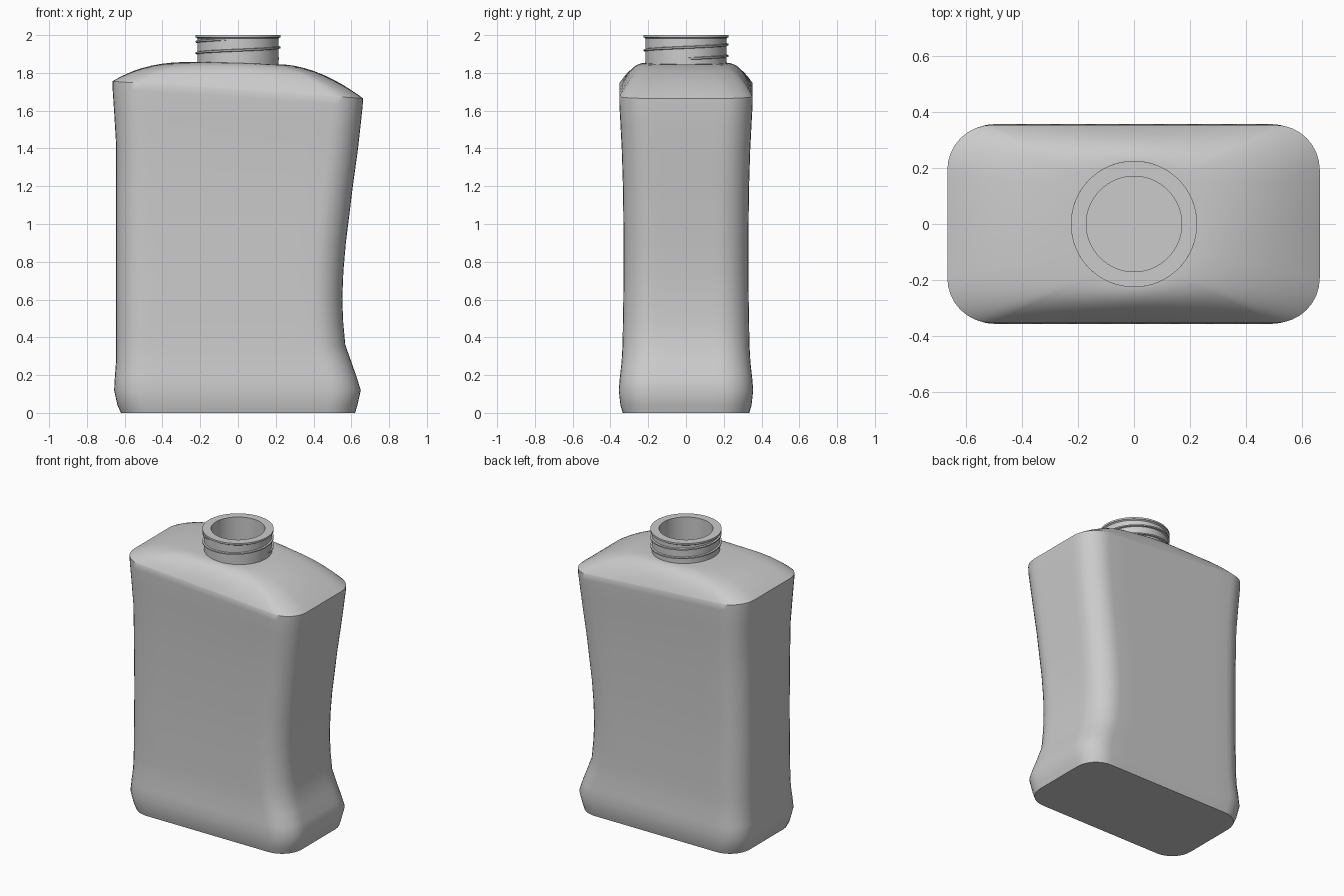
import bpy, bmesh
from math import cos, sin, pi, atan2, radians

if "Cube" in bpy.data.objects:
    bpy.data.objects.remove(bpy.data.objects["Cube"])


def loft(name, rings, cap_start=False, cap_end=False, wrap=False, angle=35):
    """Skin a list of equal-length closed rings."""
    bm = bmesh.new()
    vs = [[bm.verts.new(p) for p in r] for r in rings]
    n = len(vs[0])
    pairs = list(zip(vs, vs[1:])) + ([(vs[-1], vs[0])] if wrap else [])
    for a, b in pairs:
        for i in range(n):
            j = (i + 1) % n
            bm.faces.new((a[i], a[j], b[j], b[i]))
    if cap_start:
        bm.faces.new(vs[0][::-1])
    if cap_end:
        bm.faces.new(vs[-1])
    if cap_start or wrap:
        bmesh.ops.recalc_face_normals(bm, faces=bm.faces)
    mesh = bpy.data.meshes.new(name)
    bm.to_mesh(mesh)
    bm.free()
    ob = bpy.data.objects.new(name, mesh)
    bpy.context.collection.objects.link(ob)
    bpy.ops.object.select_all(action='DESELECT')
    bpy.context.view_layer.objects.active = ob
    ob.select_set(True)
    bpy.ops.object.shade_smooth_by_angle(angle=radians(angle))
    return ob


def rounded_rect(xl, xr, hy, r, arc=8, side=8):
    """Rounded rectangle outline with evenly divided straight sides."""
    corners = [(xr - r, hy - r, 0), (xl + r, hy - r, 90),
               (xl + r, -hy + r, 180), (xr - r, -hy + r, 270)]
    pts = []
    for k, (cx, cy, a0) in enumerate(corners):
        for i in range(arc + 1):
            a = radians(a0 + 90 * i / arc)
            pts.append((cx + r * cos(a), cy + r * sin(a)))
        nx, ny, na = corners[(k + 1) % 4]
        ex, ey = nx + r * cos(radians(na)), ny + r * sin(radians(na))
        sx, sy = pts[-1]
        for i in range(1, side):
            t = i / side
            pts.append((sx + (ex - sx) * t, sy + (ey - sy) * t))
    return pts


# Body walls: z, left x, right x, half depth, corner radius
stations = [
    (0.00, -0.620, 0.620, 0.335, 0.15),
    (0.04, -0.638, 0.632, 0.347, 0.16),
    (0.12, -0.656, 0.650, 0.356, 0.16),
    (0.19, -0.652, 0.628, 0.350, 0.16),
    (0.27, -0.646, 0.600, 0.341, 0.16),
    (0.36, -0.645, 0.568, 0.336, 0.16),
    (0.48, -0.645, 0.557, 0.334, 0.16),
    (0.60, -0.645, 0.552, 0.332, 0.16),
    (0.75, -0.645, 0.558, 0.330, 0.16),
    (0.90, -0.645, 0.571, 0.330, 0.16),
    (1.20, -0.645, 0.608, 0.334, 0.16),
    (1.40, -0.645, 0.634, 0.340, 0.16),
    (1.55, -0.655, 0.649, 0.347, 0.16),
    (1.67, -0.664, 0.660, 0.353, 0.16),
    (1.71, -0.665, 0.662, 0.353, 0.16),
]
TILT = 0.068
rings = []
for z, xl, xr, hy, r in stations:
    k = TILT * max(0, min(1, (z - 1.3) / 0.37))
    rings.append([(x, y, z - k * x) for x, y in rounded_rect(xl, xr, hy, r)])

# Domed sloping shoulder, blending the outline into the neck circle
NECK = 0.215
base = rings[-1]
for t in (0.02, 0.05, 0.1, 0.17, 0.26, 0.36, 0.47, 0.58, 0.7, 0.82, 0.92, 1.0):
    ring = []
    for x, y, z in base:
        a = atan2(y / 0.353, x / 0.664)
        cx, cy = NECK * cos(a), NECK * sin(a)
        p = 2.25 - 0.6 * x
        rise = 1 - (1 - t) ** p
        top = 1.852 - 0.03 * cx
        ring.append((x + (cx - x) * t, y + (cy - y) * t, z + (top - z) * rise))
    rings.append(ring)
loft("bottle_body", rings, cap_start=True, angle=40)

# Neck tube with a small lip and open mouth
SEG = 64
profile = [(0.215, 1.84), (0.215, 1.982), (0.219, 1.986), (0.225, 1.988),
           (0.225, 2.0), (0.17, 2.0), (0.17, 1.84)]
loft("neck", [[(r * cos(2 * pi * i / SEG), r * sin(2 * pi * i / SEG), z)
               for i in range(SEG)] for r, z in profile], wrap=True)

# Screw thread wound around the neck
thread = []
STEPS = 110
for s in range(STEPS + 1):
    a = radians(615) * s / STEPS
    z = 1.875 + 0.06 * a / (2 * pi)
    size = 0.3 + 0.7 * min(1, s / 4, (STEPS - s) / 4)
    section = [(0.210, -0.008), (0.225, -0.004), (0.225, 0.004), (0.210, 0.008)]
    thread.append([((0.21 + (r - 0.21) * size) * cos(a),
                    (0.21 + (r - 0.21) * size) * sin(a), z + dz)
                   for r, dz in section])
loft("neck_thread", thread, cap_start=True, cap_end=True)
